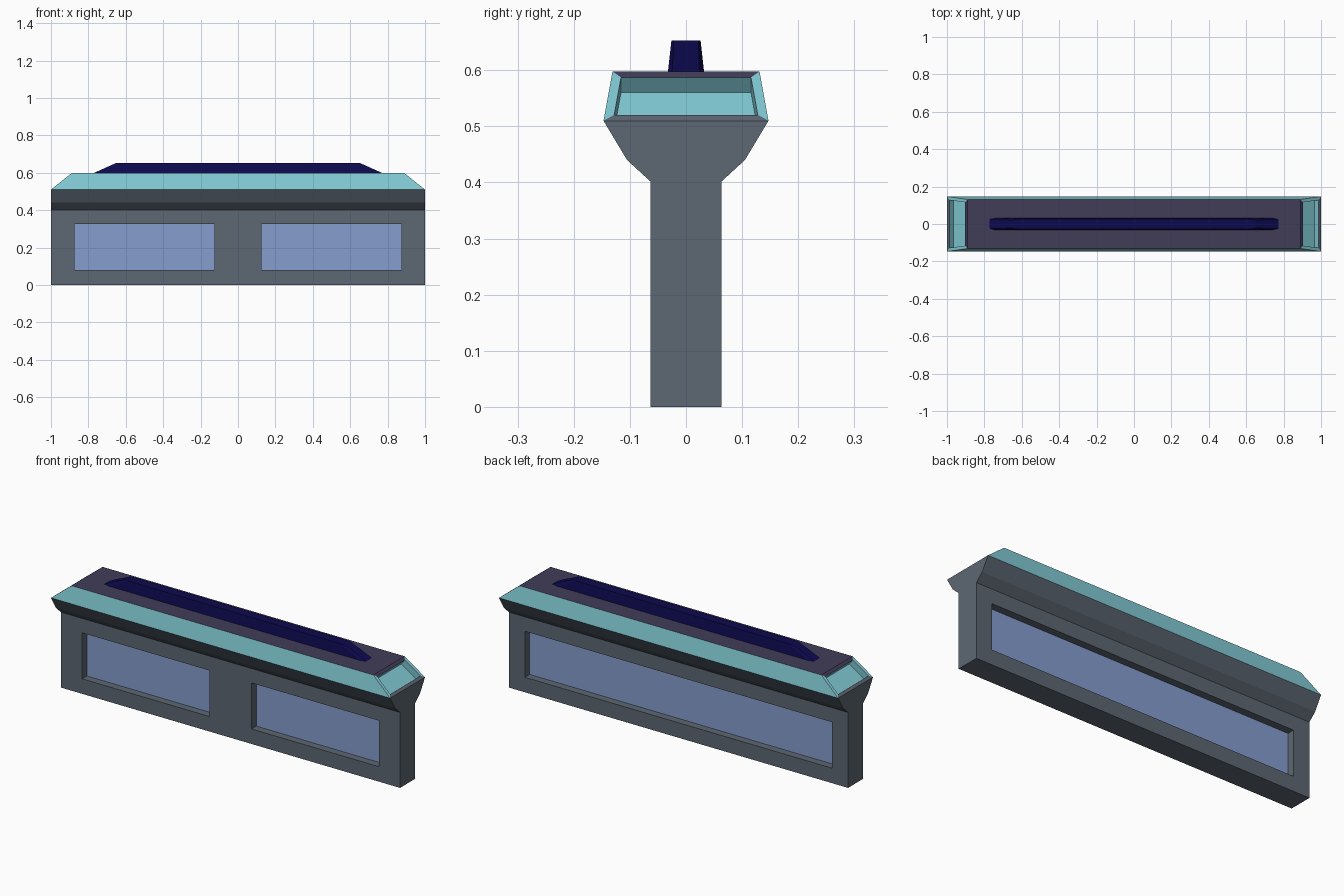
import bpy, bmesh

if "Cube" in bpy.data.objects:
    bpy.data.objects.remove(bpy.data.objects["Cube"])


def srgb(r, g, b):
    def lin(c):
        c /= 255
        return c / 12.92 if c <= 0.04045 else ((c + 0.055) / 1.055) ** 2.4
    return (lin(r), lin(g), lin(b), 1)


def material(name, *rgb):
    m = bpy.data.materials.new(name)
    m.diffuse_color = srgb(*rgb)
    m.use_nodes = True
    m.node_tree.nodes["Principled BSDF"].inputs["Base Color"].default_value = m.diffuse_color
    return m


GREY = material("slate grey", 93, 103, 115)
TEAL = material("pale teal", 131, 204, 215)
PURPLE = material("dark purple", 65, 61, 89)
BLUE = material("window blue", 134, 158, 207)
NAVY = material("navy", 13, 10, 80)


def finish(bm, name, mats):
    bmesh.ops.recalc_face_normals(bm, faces=bm.faces)
    me = bpy.data.meshes.new(name)
    bm.to_mesh(me)
    bm.free()
    for m in mats:
        me.materials.append(m)
    ob = bpy.data.objects.new(name, me)
    bpy.context.collection.objects.link(ob)
    return ob


def loft(rings):
    """Closed solid through stacked rings of points."""
    bm = bmesh.new()
    loops = [[bm.verts.new(p) for p in ring] for ring in rings]
    n = len(loops[0])
    for a, b in zip(loops, loops[1:]):
        for i in range(n):
            j = (i + 1) % n
            bm.faces.new((a[i], a[j], b[j], b[i]))
    bm.faces.new(loops[0][::-1])
    bm.faces.new(loops[-1])
    bmesh.ops.recalc_face_normals(bm, faces=bm.faces)
    return bm


def box(name, x0, x1, y0, y1, z0, z1, mats):
    rings = [[(x0, y0, z), (x1, y0, z), (x1, y1, z), (x0, y1, z)] for z in (z0, z1)]
    return finish(loft(rings), name, mats)


# Wall with flared head and sloped top: (half length, half depth, height)
W = 0.0635
levels = [(1, W, 0), (1, W, 0.402), (1, 0.105, 0.44), (1, 0.147, 0.51), (0.89, 0.131, 0.598)]
bm = loft([[(-x, -y, z), (x, -y, z), (x, y, z), (-x, y, z)] for x, y, z in levels])

# Top band is teal, roof is purple
for f in bm.faces:
    z = f.calc_center_median().z
    f.material_index = 2 if z > 0.59 else 1 if z > 0.52 else 0

# Recessed panel in each sloped end, with grey lower and purple upper rim
ends = [f for f in bm.faces if f.material_index == 1 and abs(f.normal.x) > 0.3]
rim = bmesh.ops.inset_individual(bm, faces=ends, thickness=0.017, use_even_offset=True)["faces"]
for f in rim:
    if f in ends:
        continue
    z = f.calc_center_median().z
    f.material_index = 0 if z < 0.53 else 2 if z > 0.58 else 1
bmesh.ops.inset_individual(bm, faces=ends, thickness=0, depth=-0.035)
wall = finish(bm, "wall_body", [GREY, TEAL, PURPLE])

# Recessed windows: two in front, one long one behind (x0, x1, side)
DEPTH = 0.04
for name, x0, x1, side in (("front_left", -0.875, -0.125, -1),
                           ("front_right", 0.125, 0.875, -1),
                           ("back", -0.905, 0.905, 1)):
    floor = W - DEPTH
    ys = sorted((side * (floor - 0.004), side * 0.12))
    cutter = box(name + "_window_cutter", x0, x1, *ys, 0.08, 0.325, [GREY])
    cutter.hide_render = True
    cutter.hide_viewport = False
    cutter.display_type = 'WIRE'
    mod = wall.modifiers.new(name + "_window", 'BOOLEAN')
    mod.operation = 'DIFFERENCE'
    mod.solver = 'EXACT'
    mod.object = cutter
    ys = sorted((side * (floor - 0.005), side * floor))
    box(name + "_window_pane", x0, x1, *ys, 0.08, 0.325, [BLUE])

# Tapered ridge bar on the roof, with clipped corners
def bar_ring(xe, ye, xs, ys, z):
    q = [(xe, -ye), (xe, ye), (xs, ys), (-xs, ys), (-xe, ye), (-xe, -ye), (-xs, -ys), (xs, -ys)]
    return [(x, y, z) for x, y in q]


finish(loft([bar_ring(0.79, 0.025, 0.755, 0.033, 0.59),
             bar_ring(0.65, 0.022, 0.63, 0.026, 0.653)]), "ridge_bar", [NAVY])
